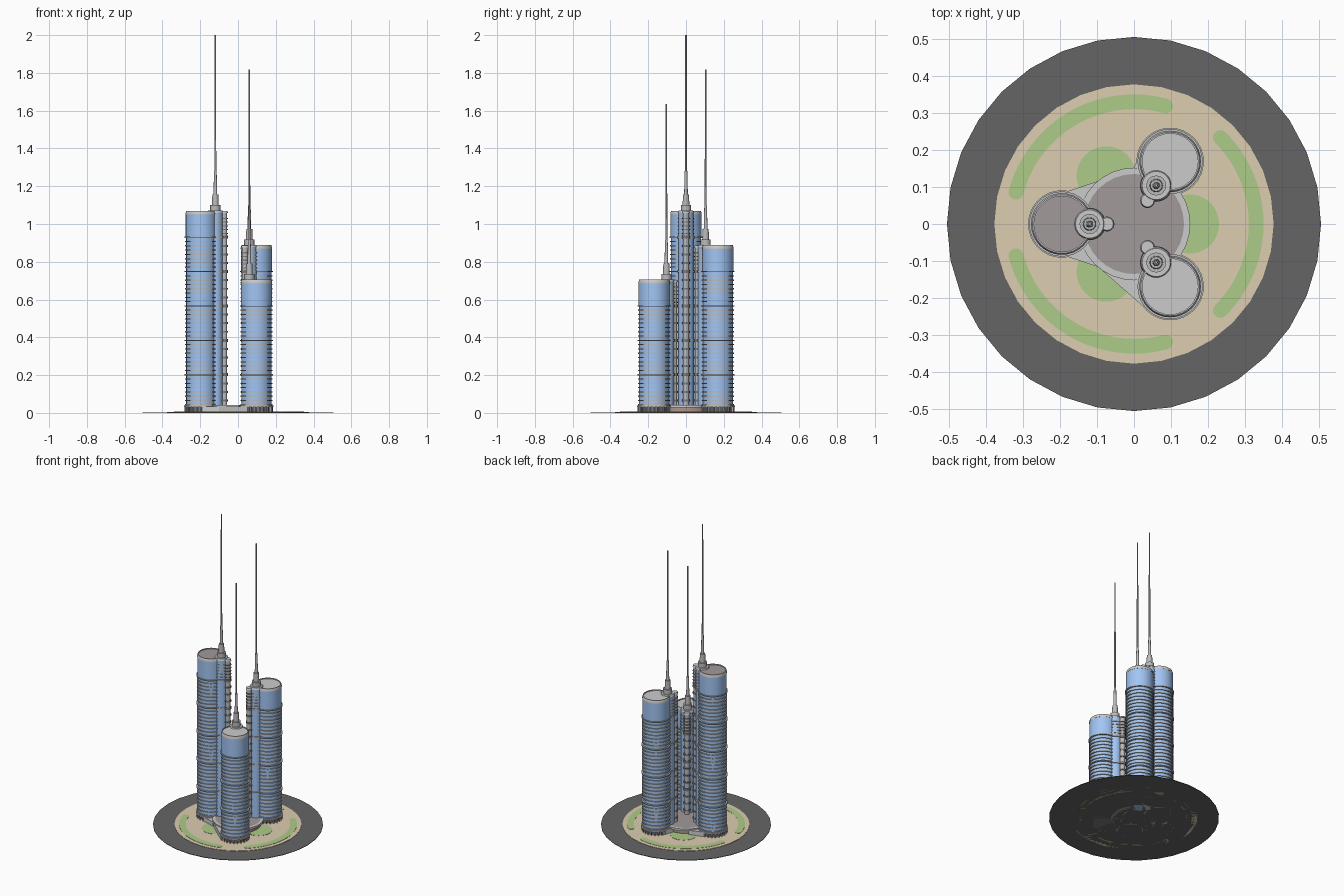
import bpy, bmesh
from math import pi, cos, sin, radians
from mathutils import Vector, Matrix

if "Cube" in bpy.data.objects:
    bpy.data.objects.remove(bpy.data.objects["Cube"])


def mat(name, rgb):
    m = bpy.data.materials.new(name)
    m.diffuse_color = (*rgb, 1)
    m.use_nodes = True
    m.node_tree.nodes["Principled BSDF"].inputs["Base Color"].default_value = m.diffuse_color
    return m


ASPHALT = mat("asphalt", (0.13, 0.13, 0.13))
SAND = mat("sand", (0.72, 0.61, 0.44))
GRASS = mat("grass", (0.42, 0.60, 0.25))
GLASS = mat("glass", (0.36, 0.56, 0.90))
MAUVE = mat("mauve_roof", (0.36, 0.32, 0.32))
BROWN = mat("brown_wall", (0.42, 0.30, 0.26))
STEEL = mat("steel", (0.5, 0.5, 0.5))
DARK = mat("dark_metal", (0.2, 0.2, 0.22))


def finish(bm, name, m):
    bmesh.ops.recalc_face_normals(bm, faces=bm.faces)
    me = bpy.data.meshes.new(name)
    bm.to_mesh(me)
    bm.free()
    ob = bpy.data.objects.new(name, me)
    bpy.context.collection.objects.link(ob)
    if m:
        me.materials.append(m)
    return ob


def discs(name, items, m=None, seg=32):
    """One object made of upright cylinders: (x, y, r_bottom, r_top, z0, z1)."""
    bm = bmesh.new()
    for x, y, r0, r1, z0, z1 in items:
        bmesh.ops.create_cone(bm, cap_ends=True, segments=seg, radius1=r0, radius2=r1,
                              depth=z1 - z0, matrix=Matrix.Translation((x, y, (z0 + z1) / 2)))
    return finish(bm, name, m)


def lathe(name, x, y, profile, m=None, seg=32):
    """Closed ring made by spinning an (r, z) section."""
    bm = bmesh.new()
    rows = [[bm.verts.new((x + r * cos(2 * pi * i / seg), y + r * sin(2 * pi * i / seg), z))
             for r, z in profile] for i in range(seg)]
    n = len(profile)
    for i in range(seg):
        a, b = rows[i], rows[(i + 1) % seg]
        for j in range(n):
            bm.faces.new((a[j], b[j], b[(j + 1) % n], a[(j + 1) % n]))
    return finish(bm, name, m)


def prism(name, pts, z0, z1, m=None):
    bm = bmesh.new()
    f = bm.faces.new([bm.verts.new((x, y, z0)) for x, y in pts])
    ex = bmesh.ops.extrude_face_region(bm, geom=[f])
    bmesh.ops.translate(bm, vec=(0, 0, z1 - z0),
                        verts=[v for v in ex["geom"] if isinstance(v, bmesh.types.BMVert)])
    return finish(bm, name, m)


def polar(r, deg):
    return r * cos(radians(deg)), r * sin(radians(deg))


# Ground discs
discs("road_disc", [(0, 0, 0.505, 0.505, 0, 0.003)], ASPHALT)
discs("plaza_disc", [(0, 0, 0.377, 0.377, 0, 0.005)], SAND)

# Lawns: curved strips with round ends, and round beds beside the podium
for k in range(3):
    mid = 120 * k
    pts = [polar(0.35, mid - 45 + 90 * i / 24) for i in range(25)]
    for end, base in ((45, 0), (-45, 180)):
        c = polar(0.33, mid + end)
        cap = [(c[0] + p[0], c[1] + p[1]) for p in
               (polar(0.02, mid + end + base + 180 * i / 8) for i in range(1, 8))]
        pts += cap
        if end > 0:
            pts += [polar(0.31, mid + 45 - 90 * i / 24) for i in range(25)]
    prism("lawn_strip", pts, 0, 0.0065, GRASS)
    x, y = polar(0.15, mid)
    discs("lawn_bed", [(x, y, 0.08, 0.08, 0, 0.0065)], GRASS)

# Podium with canopy rim and wedge links towards the towers
discs("podium_wall", [(0, 0, 0.138, 0.138, 0, 0.036)], BROWN)
discs("podium_roof", [(0, 0, 0.137, 0.137, 0.03, 0.040)], MAUVE)
lathe("podium_rim", 0, 0, [(0.135, 0.028), (0.152, 0.028), (0.152, 0.042), (0.135, 0.042)])
prism("podium_link_front", [(-0.115, -0.1), (0.05, -0.245), (0.1, -0.17), (0.0, -0.1)], 0, 0.034)
prism("podium_link_back", [(-0.01, 0.13), (0.025, 0.21), (0.1, 0.17), (0.03, 0.1)], 0, 0.034)
prism("podium_link_left", [(-0.19, 0.085), (-0.1, 0.115), (-0.1, -0.115), (-0.19, -0.085)], 0, 0.034)

# Three towers, each with n storeys blocks of the same height
STEP = 0.182
for label, ang, n in (("tall", 180, 5), ("middle", 60, 4), ("short", -60, 3)):
    x, y = polar(0.195, ang)
    cx, cy = polar(0.12, ang)
    sx, sy = polar(0.073, ang)
    h = 0.16 + STEP * n
    top = 0.02 + STEP * n

    # Ground floor lobby, columns and canopy ring
    discs(label + "_lobby", [(x, y, 0.072, 0.072, 0, 0.04)], DARK)
    cols = [(x + polar(0.083, a)[0], y + polar(0.083, a)[1], 0.004, 0.004, 0, 0.035)
            for a in range(0, 360, 15)]
    discs(label + "_columns", cols, STEEL, 8)
    discs(label + "_canopy", [(x, y, 0.091, 0.091, 0.030, 0.038)])

    # Glass shaft with floor slabs, and a plain glass crown
    discs(label + "_glass", [(x, y, 0.079, 0.079, 0.038, top)], GLASS)
    discs(label + "_crown", [(x, y, 0.082, 0.082, top, h - 0.015)], GLASS)
    slabs = []
    for s in range(n):
        z = 0.02 + STEP * s
        for f in range(1, 9):
            zf = z + STEP * f / 8
            r = 0.088 if f == 8 else 0.085
            slabs.append((x, y, r, r, zf - 0.003, zf + 0.003))
    discs(label + "_floor_slabs", slabs, STEEL)

    # Roof parapet and recessed deck
    lathe(label + "_parapet", x, y, [(0.075, h - 0.02), (0.083, h - 0.02), (0.083, h - 0.012),
                                     (0.079, h), (0.075, h)])
    discs(label + "_roof_deck", [(x, y, 0.076, 0.076, h - 0.02, h - 0.006)],
          MAUVE if label == "tall" else None)

    # Lift core and outer stair shaft with bands
    discs(label + "_core", [(cx, cy, 0.040, 0.040, 0, h - 0.01)], GLASS)
    discs(label + "_core_roof", [(cx, cy, 0.042, 0.038, h - 0.01, h + 0.001)])
    discs(label + "_stair_shaft", [(sx, sy, 0.016, 0.016, 0, h - 0.01)], STEEL)
    discs(label + "_stair_roof", [(sx, sy, 0.020, 0.017, h - 0.012, h - 0.002)])
    bands, ties = [], []
    for s in range(n):
        z = 0.02 + STEP * (s + 1)
        ties.append((cx, cy, 0.044, 0.044, z - 0.006, z + 0.006))
        for f in range(4):
            zf = z - STEP * f / 4
            t = 0.008 if f == 0 else 0.005
            bands.append((sx, sy, 0.020, 0.020, zf - t, zf + t))
    for f in range(1, 6):
        zf = top + 0.02 * f
        ties.append((cx, cy, 0.043, 0.043, zf - 0.003, zf + 0.003))
        bands.append((sx, sy, 0.020, 0.020, zf - 0.003, zf + 0.003))
    discs(label + "_core_bands", ties, STEEL)
    discs(label + "_stair_bands", bands, DARK, 24)

    # Stepped mast
    discs(label + "_mast", [(cx, cy, 0.027, 0.027, h, h + 0.03),
                            (cx, cy, 0.018, 0.016, h + 0.03, h + 0.085),
                            (cx, cy, 0.010, 0.007, h + 0.085, h + 0.21),
                            (cx, cy, 0.005, 0.004, h + 0.21, h + 0.93)], STEEL, 16)

# Smooth round sides, keep rims sharp
bpy.ops.object.select_all(action='SELECT')
bpy.context.view_layer.objects.active = bpy.context.selected_objects[0]
bpy.ops.object.shade_smooth_by_angle(angle=radians(30))
